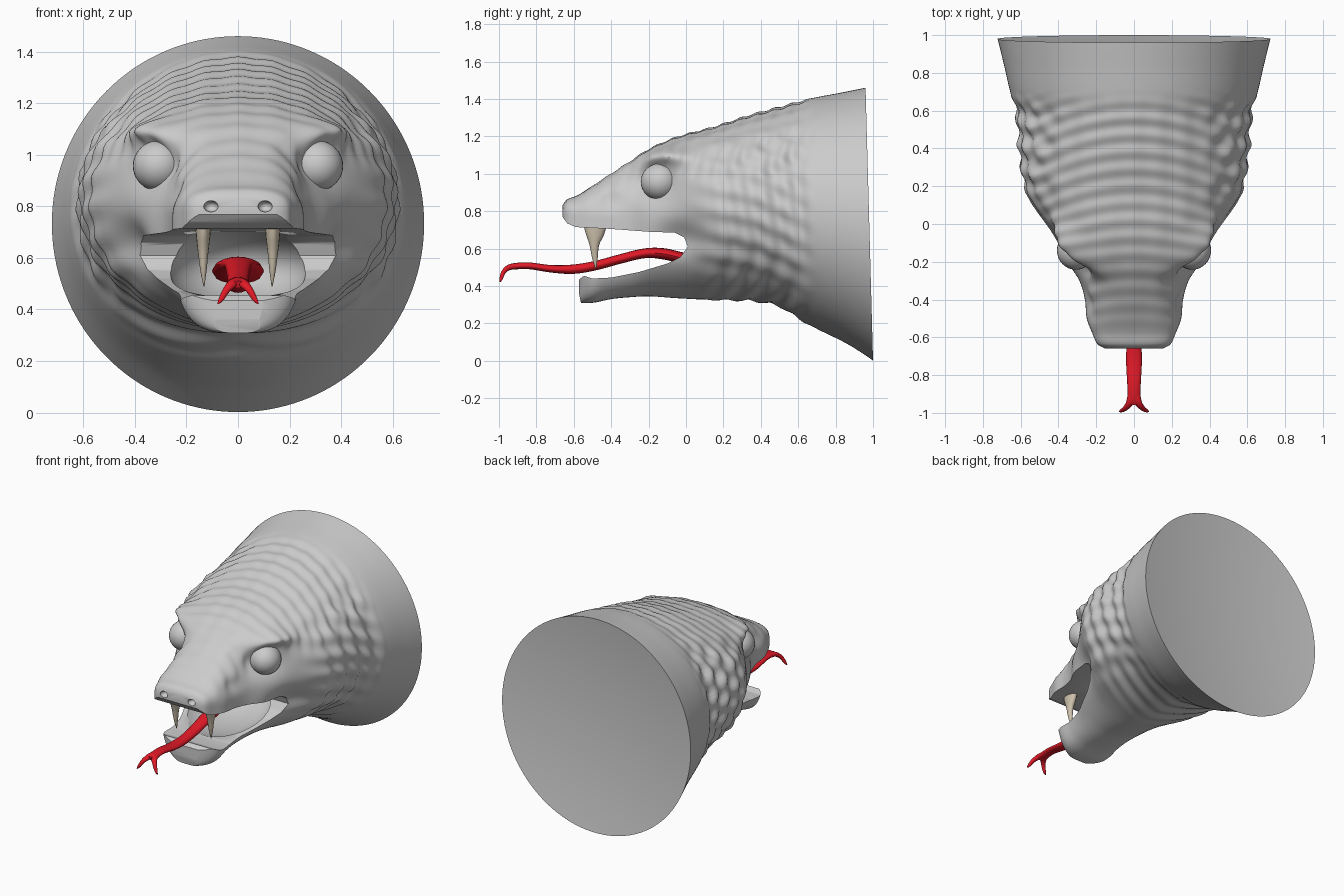
import bpy, bmesh, math
from mathutils import Vector

if "Cube" in bpy.data.objects:
    bpy.data.objects.remove(bpy.data.objects["Cube"])

TAU = 2 * math.pi


def spline(rows, t):
    """Smooth interpolation of rows keyed by their first value."""
    n = len(rows)
    i = max(k for k in range(n - 1) if rows[k][0] <= t or k == 0)

    def slope(k, c):
        a, b = rows[max(k - 1, 0)], rows[min(k + 1, n - 1)]
        return (b[c] - a[c]) / (b[0] - a[0])
    a, b = rows[i], rows[i + 1]
    h = b[0] - a[0]
    u = (t - a[0]) / h
    return [a[c] * (2*u**3 - 3*u**2 + 1) + b[c] * (3*u**2 - 2*u**3)
            + h * slope(i, c) * (u**3 - 2*u**2 + u) + h * slope(i + 1, c) * (u**3 - u**2)
            for c in range(1, len(a))]


def finish(name, bm, colour=None, angle=50):
    bmesh.ops.recalc_face_normals(bm, faces=bm.faces)
    me = bpy.data.meshes.new(name)
    bm.to_mesh(me)
    bm.free()
    ob = bpy.data.objects.new(name, me)
    bpy.context.collection.objects.link(ob)
    if colour:
        m = bpy.data.materials.get(name.split("_")[0]) or bpy.data.materials.new(name.split("_")[0])
        m.diffuse_color = colour
        m.use_nodes = True
        m.node_tree.nodes["Principled BSDF"].inputs["Base Color"].default_value = m.diffuse_color
        me.materials.append(m)
    smooth(ob, angle)
    return ob


def smooth(ob, angle):
    bpy.ops.object.select_all(action='DESELECT')
    ob.select_set(True)
    bpy.context.view_layer.objects.active = ob
    bpy.ops.object.shade_smooth_by_angle(angle=math.radians(angle))


def loft(name, rings, **kw):
    bm = bmesh.new()
    vs = [[bm.verts.new(p) for p in r] for r in rings]
    n = len(vs[0])
    for a, b in zip(vs, vs[1:]):
        for k in range(n):
            bm.faces.new((a[k], a[(k+1) % n], b[(k+1) % n], b[k]))
    bm.faces.new(vs[0])
    bm.faces.new(vs[-1])
    return finish(name, bm, **kw)


def tube(name, pts, colour, steps=40, n=16):
    """Swept ellipse; points are x, y, z, side radius, up radius."""
    rows = [(k, *p) for k, p in enumerate(pts)]
    path = [spline(rows, k / steps * (len(pts) - 1)) for k in range(steps + 1)]
    rings = []
    for k, p in enumerate(path):
        t = (Vector(path[min(k+1, steps)][:3]) - Vector(path[max(k-1, 0)][:3])).normalized()
        side = (Vector((1, 0, 0)) - t * t.x).normalized()
        up = t.cross(side)
        rings.append([Vector(p[:3]) + side * p[3] * math.cos(TAU*j/n) + up * p[4] * math.sin(TAU*j/n)
                      for j in range(n)])
    return loft(name, rings, colour=colour)


def ball(name, centre, radii, seg=32):
    bm = bmesh.new()
    bmesh.ops.create_uvsphere(bm, u_segments=seg, v_segments=seg // 2, radius=1)
    bmesh.ops.scale(bm, vec=radii, verts=bm.verts)
    bmesh.ops.translate(bm, vec=centre, verts=bm.verts)
    return finish(name, bm)


def cut(ob, cutter):
    cutter.hide_render = True
    mod = ob.modifiers.new("cut", 'BOOLEAN')
    mod.operation, mod.solver, mod.object = 'DIFFERENCE', 'EXACT', cutter
    bpy.context.view_layer.objects.active = ob
    bpy.ops.object.modifier_apply(modifier=mod.name)
    bpy.data.objects.remove(cutter)


def bump(v, centre, width):
    return math.exp(-((v - centre) / width) ** 2)


def step(v, a, b):
    u = min(1, max(0, (v - a) / (b - a)))
    return u * u * (3 - 2 * u)


# Head sections: y, top z, bottom z, widest z, half width, upper and lower roundness
SECTIONS = [
    (-.66, .83, .33, .77, .15, 2.5, 4), (-.64, .86, .32, .77, .19, 3, 4),
    (-.58, .885, .31, .76, .22, 3, 4), (-.5, .935, .31, .75, .25, 2.8, 3.6),
    (-.4, 1.0, .33, .75, .26, 2.6, 3), (-.3, 1.065, .34, .76, .29, 2.6, 2.5),
    (-.2, 1.13, .345, .78, .355, 2.8, 2.1), (-.05, 1.195, .335, .8, .435, 2.6, 1.85),
    (.15, 1.25, .325, .82, .56, 2.2, 1.9), (.35, 1.315, .32, .84, .6, 2, 2),
    (.5, 1.355, .29, .82, .61, 2, 2), (.61, 1.385, .22, .8, .622, 2, 2), (.68, 1.405, .18, .79, .65, 2, 2),
    (.85, 1.435, .09, .76, .69, 2, 2), (.98, 1.46, .002, .733, .722, 2, 2)]


def head_point(y, a):
    zt, zb, zm, w, nu, nl = spline(SECTIONS, y)
    s, c = math.sin(a), math.cos(a)
    n = nu if c > 0 else nl
    r = (abs(s)**n + abs(c)**n) ** (-1 / n)
    x, z = w * s * r, (zt - zm if c > 0 else zm - zb) * c * r
    # scale rows on the skull, lumpy cheeks, throat folds
    fade = step(y, -.62, -.45) * (1 - step(y, .55, .72))
    k = .008 * step(c, .25, .6) * (math.sin(TAU * (y + .5 * x * x) / .09) + .7 * math.cos(TAU * x / .13))
    k += .016 * step(abs(s), .6, .95) * step(y, .1, .25) * math.sin(TAU * (y + .15 * z) / .13)
    k += .012 * step(abs(s), .5, .9) * step(y, -.05, .2) * math.sin(TAU * (z + .3 * y) / .12)
    k += .012 * step(-c, .3, .7) * step(y, 0, .3) * math.sin(TAU * (y - .3 * abs(x)) / .12)
    x, z = x * (1 + k * fade), zm + z * (1 + k * fade)
    # eye sockets, brow ridges and hollows beside the snout
    if c > -.3:
        side = math.copysign(step(abs(s), .2, .6), s)
        x0, z0 = x, z
        x -= side * .08 * bump(y, -.19, .11) * bump(z0, .945, .085)
        x -= side * .02 * bump(y, -.42, .09) * bump(z0, .86, .05)
        x += side * .09 * bump(y, -.12, .12) * bump(z0, 1.09, .05)
        z += .015 * bump(y, -.12, .13) * bump(abs(x0), .36, .1) * step(c, .1, .4)
    # mouth corners tucked in under the cheeks
    x *= 1 - .13 * bump(y, -.03, .13) * bump(z, .65, .09)
    # lower jaw rounded in plan
    t = min(1, max(0, (-.35 - y) / .23))
    f = math.sqrt(max(.01, 1 - .95 * t**6))
    x *= f + (1 - f) * step(z, .55, .68)
    # back rim leans slightly
    y -= .02 * (z - .73) / .73 * step(y, .6, .98)
    return Vector((x, y, z))


# Head and neck with shallow dished back
N, ROWS = 144, 170
rings = [[head_point(-.66 + 1.64 * i / ROWS, TAU * k / N) for k in range(N)] for i in range(ROWS + 1)]
mid = Vector((0, .98, .733))
for f in (.97, .9, .8, .7, .6, .5, .4, .3, .2, .1, .03):
    rings.append([mid + (p - mid) * f - Vector((0, .05 * (1 - f * f), 0)) for p in rings[ROWS]])
head = loft("snake_head", rings)

# Open mouth: jaw gap, inner hollow, nostrils
GAP = [(-.8, .82), (-.668, .78), (-.635, .735), (-.59, .715), (-.4, .705), (-.2, .69), (-.06, .685),
       (-.01, .66), (.01, .61), (-.03, .555), (-.1, .52), (-.25, .475), (-.4, .445), (-.5, .44),
       (-.545, .455), (-.572, .435), (-.572, .36), (-.55, .25), (-.8, .25)]
cut(head, loft("mouth_gap", [[Vector((x, y, z)) for y, z in GAP] for x in (-.8, .8)]))
cut(head, ball("mouth_hollow", (0, -.15, .57), (.275, .37, .165), 48))
for sx in (-1, 1):
    cut(head, ball("nostril", (sx * .105, -.66, .8), (.028, .035, .022), 16))
smooth(head, 45)

# Eyes and fangs
IVORY, RED = (.62, .54, .42, 1), (.75, .01, .02, 1)
for sx, side in ((-1, "left"), (1, "right")):
    ball("eye_" + side, (sx * .308, -.14, .957), (.1, .102, .098))
    tube("fang_" + side, [(sx * .135, -.485, .74, .032, .065), (sx * .135, -.487, .68, .027, .05),
                          (sx * .135, -.49, .62, .02, .026), (sx * .134, -.487, .55, .012, .015),
                          (sx * .132, -.482, .49, .002, .002)], IVORY, 24)

# Tongue with forked tip
tube("tongue_body", [(0, .1, .53, .09, .03), (0, -.02, .55, .1, .03), (0, -.12, .572, .085, .03),
                     (0, -.22, .575, .055, .026), (0, -.35, .545, .045, .025), (0, -.48, .51, .04, .025),
                     (0, -.6, .49, .038, .025), (0, -.72, .492, .042, .02), (0, -.84, .508, .036, .018),
                     (0, -.92, .505, .034, .017), (0, -.955, .497, .026, .014)], RED, 70)
for sx, side in ((-1, "left"), (1, "right")):
    tube("tongue_fork_" + side, [(sx * .012, -.9, .507, .02, .016), (sx * .022, -.945, .5, .02, .015),
                                 (sx * .045, -.975, .475, .014, .012), (sx * .065, -.988, .44, .01, .009),
                                 (sx * .078, -.993, .422, .003, .003)], RED, 24)
